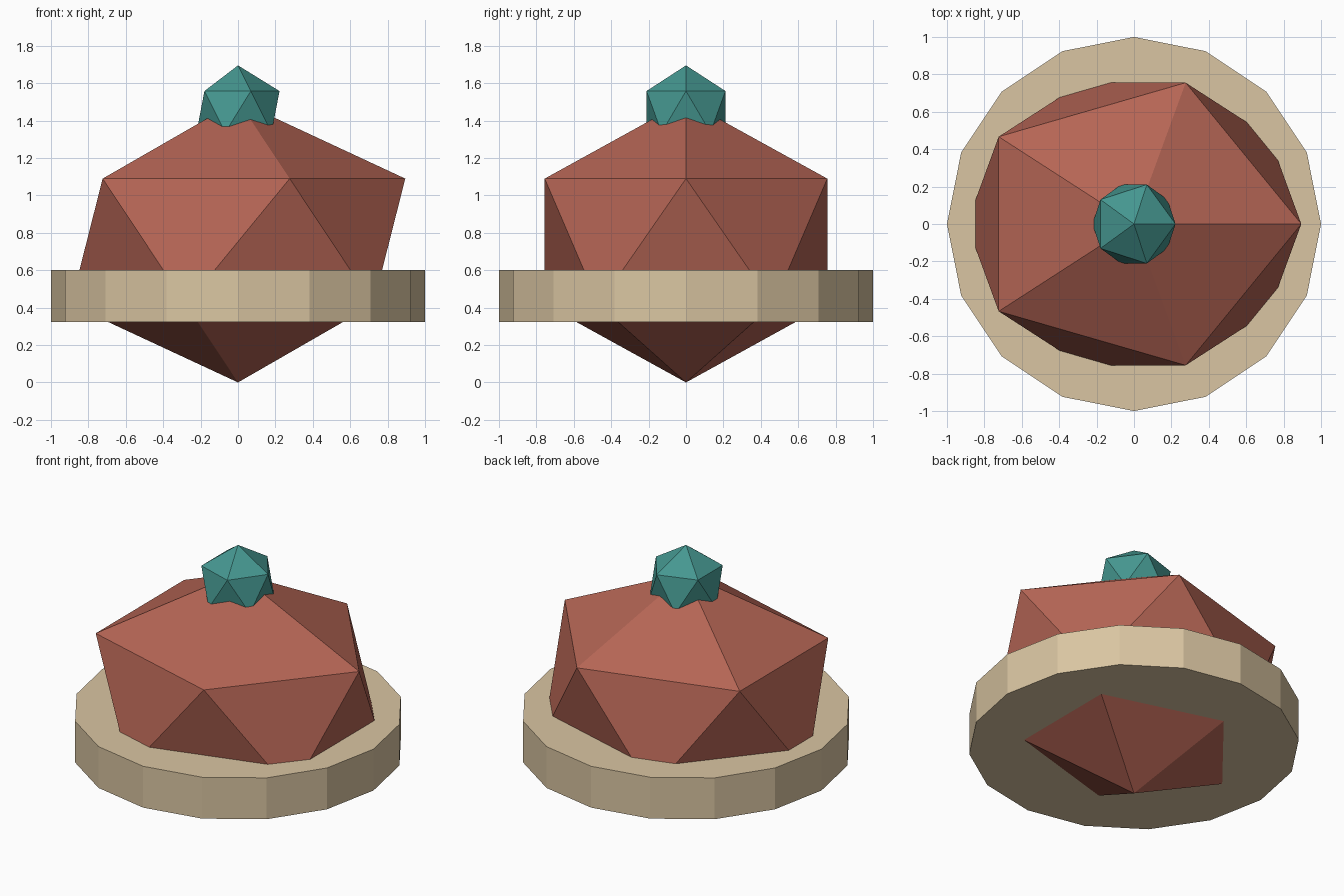
import bpy

if "Cube" in bpy.data.objects:
    bpy.data.objects.remove(bpy.data.objects["Cube"])


def finish(name, color, scale=(1, 1, 1)):
    obj = bpy.context.object
    obj.name = name
    obj.scale = scale
    mat = bpy.data.materials.new(name + "_paint")
    mat.diffuse_color = (*color, 1)
    mat.use_nodes = True
    mat.node_tree.nodes["Principled BSDF"].inputs["Base Color"].default_value = mat.diffuse_color
    obj.data.materials.append(mat)
    bpy.ops.object.transform_apply(location=False, rotation=False, scale=True)
    return obj


# Faceted body, slightly squashed, standing on its lower tip
bpy.ops.mesh.primitive_ico_sphere_add(subdivisions=1, radius=1, location=(0, 0, 0.753))
finish("body", (0.46, 0.13, 0.09), (1, 0.888, 0.753))

# Sixteen-sided brim around the body
bpy.ops.mesh.primitive_cylinder_add(vertices=16, radius=1, depth=0.276, location=(0, 0, 0.462))
finish("brim", (0.70, 0.56, 0.36))

# Faceted knob on top
bpy.ops.mesh.primitive_ico_sphere_add(subdivisions=1, radius=0.248, location=(0, 0, 1.447))
finish("knob", (0.06, 0.31, 0.28))
